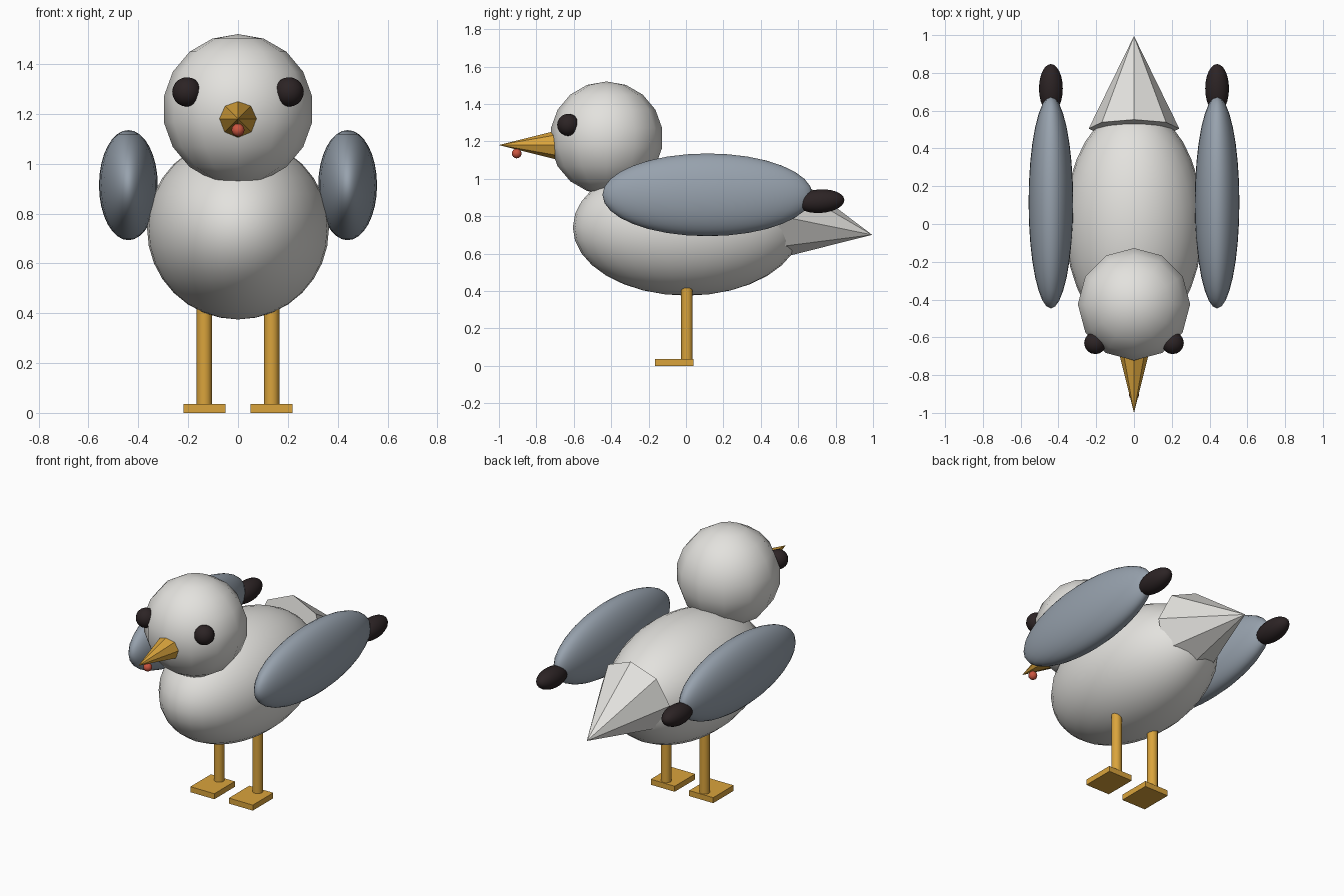
import bpy, math

if "Cube" in bpy.data.objects:
    bpy.data.objects.remove(bpy.data.objects["Cube"])

def material(name, rgb):
    m = bpy.data.materials.new(name)
    m.diffuse_color = (*rgb, 1)
    m.use_nodes = True
    m.node_tree.nodes["Principled BSDF"].inputs["Base Color"].default_value = m.diffuse_color
    return m

WHITE = material("soft_white", (0.77, 0.76, 0.73))
GREY = material("blue_grey", (0.31, 0.36, 0.42))
DARK = material("near_black", (0.025, 0.017, 0.018))
YELLOW = material("ochre_yellow", (0.70, 0.37, 0.045))
RED = material("spot_red", (0.60, 0.09, 0.05))

def finish(name, mat, scale=(1, 1, 1), smooth=True):
    ob = bpy.context.object
    ob.name = name
    ob.scale = scale
    ob.data.materials.append(mat)
    if smooth:
        bpy.ops.object.shade_smooth_by_angle(angle=math.radians(40))
    return ob

def ball(name, mat, loc, radii, segs=32, rings=16, tilt=0):
    bpy.ops.mesh.primitive_uv_sphere_add(segments=segs, ring_count=rings, radius=1,
                                         location=loc, rotation=(tilt, 0, 0))
    return finish(name, mat, radii)

def spike(name, mat, loc, radius, length, tilt):
    bpy.ops.mesh.primitive_cone_add(vertices=8, radius1=radius, radius2=0, depth=length,
                                    location=loc, rotation=(tilt, 0, 0))
    return finish(name, mat, smooth=False)

# Body and head
ball("body", WHITE, (0, 0.005, 0.74), (0.365, 0.61, 0.365), 32, 16)
ball("head", WHITE, (0, -0.425, 1.218), (0.302, 0.302, 0.302), 12, 9)

# Beak with its red spot, and the drooping tail
spike("beak", YELLOW, (0, -0.85, 1.18), 0.075, 0.30, math.pi / 2)
ball("beak_spot", RED, (0, -0.905, 1.135), (0.026,) * 3, 16, 8)
spike("tail", WHITE, (0, 0.75, 0.75), 0.24, 0.50, -(math.pi / 2 + 0.2))

# Paired parts
for side, s in (("right", 1), ("left", -1)):
    ball(side + "_eye", DARK, (s * 0.205, -0.63, 1.288), (0.059,) * 3, 16, 10)
    ball(side + "_wing", GREY, (s * 0.44, 0.115, 0.914), (0.118, 0.562, 0.221))
    ball(side + "_wing_tip", DARK, (s * 0.44, 0.717, 0.88), (0.063, 0.13, 0.063), 24, 12, 0.06)
    bpy.ops.mesh.primitive_cylinder_add(vertices=12, radius=0.031, depth=0.42,
                                        location=(s * 0.135, 0.005, 0.23))
    finish(side + "_leg", YELLOW)
    bpy.ops.mesh.primitive_cube_add(size=1, location=(s * 0.135, -0.062, 0.0175))
    finish(side + "_foot", YELLOW, (0.168, 0.205, 0.035), smooth=False)
